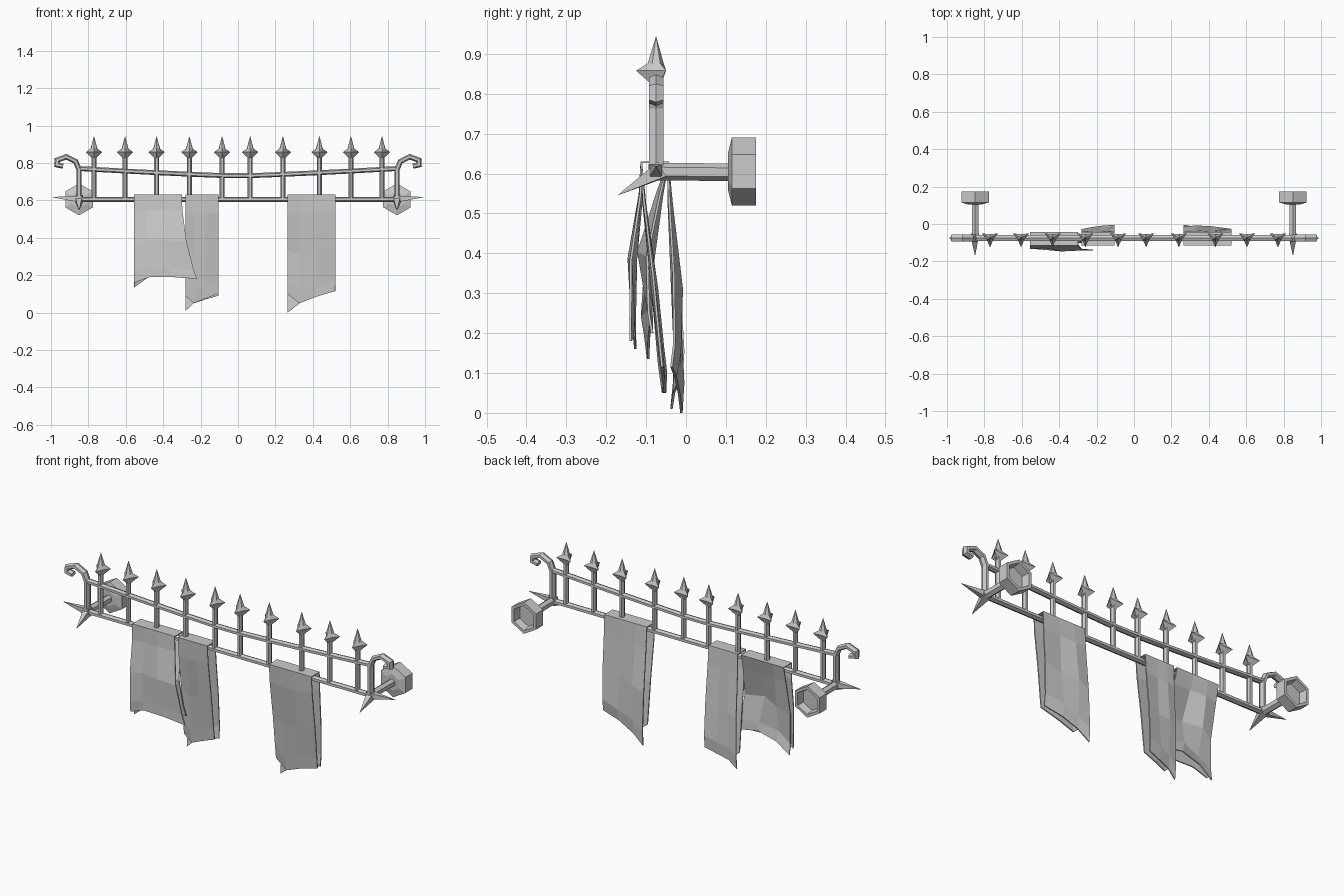
import bpy, bmesh, math
from mathutils import Vector

cube = bpy.data.objects.get("Cube")
if cube:
    bpy.data.objects.remove(cube, do_unlink=True)

grey = bpy.data.materials.new("plain_grey")
grey.use_nodes = True
grey.diffuse_color = (0.6, 0.6, 0.6, 1)
grey.node_tree.nodes["Principled BSDF"].inputs["Base Color"].default_value = (0.6, 0.6, 0.6, 1)

Y = -0.075       # plane of the ironwork
RAIL_Z = 0.605   # height of the lower rail
END_X = 0.85     # end posts


def make(name, bm):
    bmesh.ops.recalc_face_normals(bm, faces=bm.faces)
    mesh = bpy.data.meshes.new(name)
    bm.to_mesh(mesh)
    bm.free()
    mesh.materials.append(grey)
    ob = bpy.data.objects.new(name, mesh)
    bpy.context.collection.objects.link(ob)
    return ob


def skin(name, rings):
    """Bridge equal-sized rings of points and cap both ends."""
    bm = bmesh.new()
    loops = [[bm.verts.new(p) for p in ring] for ring in rings]
    n = len(loops[0])
    for a, b in zip(loops, loops[1:]):
        for i in range(n):
            j = (i + 1) % n
            bm.faces.new((a[i], a[j], b[j], b[i]))
    bm.faces.new(loops[0])
    bm.faces.new(loops[-1])
    bmesh.ops.remove_doubles(bm, verts=bm.verts, dist=0.0002)
    return make(name, bm)


def sweep(name, path, across, depth, side, sides=6, turn=0.0):
    """Sweep an oval polygon along a path, mitring the corners."""
    pts = [Vector(p) for p in path]
    side = Vector(side)
    rings = []
    for i, p in enumerate(pts):
        before = (p - pts[max(i - 1, 0)]).normalized()
        after = (pts[min(i + 1, len(pts) - 1)] - p).normalized()
        tangent = (before + after).normalized()
        normal = side.cross(tangent).normalized()
        stretch = 1 / max(tangent.dot(after if after.length else before), 0.6)
        rings.append([p + normal * across * stretch * math.cos(a) + side * depth * math.sin(a)
                      for a in (turn + math.tau * k / sides for k in range(sides))])
    return skin(name, rings)


def thorn(name, base, tip, radius):
    """Four-sided spike."""
    base, tip = Vector(base), Vector(tip)
    axis = (tip - base).normalized()
    u = axis.orthogonal().normalized()
    v = axis.cross(u)
    rings = [[c + (u * math.cos(a) + v * math.sin(a)) * r
              for a in (math.tau * k / 4 for k in range(4))]
             for c, r in ((base, radius), (tip, 0.0))]
    return skin(name, rings)


# Rails
sweep("lower_rail", [(-END_X, Y, RAIL_Z), (END_X, Y, RAIL_Z)], 0.014, 0.018, (0, 1, 0))


def upper_z(x):
    return 0.73 + 0.04 * (abs(x) / END_X) ** 1.2


sweep("upper_rail", [(x, Y, upper_z(x)) for x in
                     (-END_X, -0.6, -0.43, -0.25, -0.07, 0.07, 0.25, 0.43, 0.6, END_X)],
      0.013, 0.018, (0, 1, 0))

# Pickets with three-pointed finials
for i, x in enumerate((0.065, 0.24, 0.435, 0.604, 0.77)):
    for s, label in ((1, "left"), (-1, "right")):
        px = s * x - (0.02 if s < 0 and i < 2 else 0)
        sweep(f"picket_{label}_{i}", [(px, Y, RAIL_Z), (px, Y, 0.85)], 0.013, 0.016, (0, 1, 0))
        rings = []
        for z, point, valley in ((0.825, 0.013, 0.013), (0.858, 0.05, 0.02),
                                 (0.876, 0.021, 0.019), (0.945, 0.0, 0.0)):
            ring = []
            for k in range(6):
                a = -math.pi / 2 + math.tau * k / 6
                r = valley if k % 2 else point
                ring.append((px + r * math.cos(a), Y + r * math.sin(a), z))
            rings.append(ring)
        skin(f"finial_{label}_{i}", rings)

# End posts with scrolls, corner spikes and wall brackets
scroll = [(0.85, 0.595), (0.85, 0.765), (0.868, 0.808), (0.918, 0.833),
          (0.967, 0.815), (0.968, 0.79), (0.935, 0.783)]
for s, label in ((1, "left"), (-1, "right")):
    cx = s * END_X
    sweep(f"scroll_post_{label}", [(s * x, Y, z) for x, z in scroll], 0.014, 0.021, (0, 1, 0))
    thorn(f"side_spike_{label}", (s * 0.835, Y, RAIL_Z), (s, Y, 0.618), 0.026)
    thorn(f"front_spike_{label}", (cx, Y + 0.015, RAIL_Z + 0.005), (cx, -0.172, 0.545), 0.03)
    sweep(f"bracket_arm_{label}", [(cx, Y, RAIL_Z), (cx, 0.125, 0.603)], 0.022, 0.02, (1, 0, 0))
    profile = ((0.105, 0.045), (0.115, 0.085), (0.175, 0.085), (0.175, 0.068), (0.135, 0.06))
    skin(f"wall_cup_{label}", [[(cx + r * math.sin(math.tau * k / 6), y,
                                 RAIL_Z + r * math.cos(math.tau * k / 6)) for k in range(6)]
                               for y, r in profile])


# Torn cloths hung over the lower rail
COLUMNS = (0, 0.25, 0.6, 1)
DROPS = (0, 0.18, 0.55, 0.88, 1)


def panel(x0, x1, top_y, depths, hem, twist, flare, crease):
    """Rows of points from the rail down to a ragged hem."""
    rows = []
    for r, t in enumerate(DROPS):
        row = []
        for c, u in enumerate(COLUMNS):
            y = (top_y, *depths)[r] + twist * (u - 0.5) * t
            y += crease * (0, 1, -1, 0)[c] * (0, 0.3, 1, -0.5, 0)[r]
            x = x0 + (x1 - x0) * u + flare * u * t ** 2
            row.append((x, y, 0.628 + (hem[c] - 0.628) * t))
        rows.append(row)
    return rows


def cloth(name, x0, x1, front, back):
    rows = panel(x0, x1, -0.112, *front)[::-1] + panel(x0, x1, -0.045, *back)
    bm = bmesh.new()
    grid = [[bm.verts.new(p) for p in row] for row in rows]
    for a, b in zip(grid, grid[1:]):
        for i in range(len(COLUMNS) - 1):
            bm.faces.new((a[i], a[i + 1], b[i + 1], b[i]))
    ob = make(name, bm)
    mod = ob.modifiers.new("thickness", "SOLIDIFY")
    mod.thickness = 0.006
    mod.offset = 0


cloth("wide_cloth", -0.555, -0.3,
      ((-0.113, -0.135, -0.134, -0.133), (0.16, 0.19, 0.19, 0.18), -0.012, 0.08, 0.008),
      ((-0.065, -0.1, -0.098, -0.09), (0.135, 0.19, 0.22, 0.2), 0.01, 0.05, 0.02))
hang_front = (-0.105, -0.08, -0.062, -0.055)
hang_back = (-0.04, -0.024, -0.018, -0.024)
cloth("narrow_cloth", -0.28, -0.105,
      (hang_front, (0.09, 0.05, 0.075, 0.1), 0.01, 0, 0.006),
      (hang_back, (0.01, 0.05, 0.07, 0.09), 0.025, 0, 0.006))
cloth("left_cloth", 0.265, 0.52,
      (hang_front, (0.1, 0.05, 0.085, 0.115), -0.01, 0, 0.006),
      (hang_back, (0.0, 0.05, 0.09, 0.115), -0.025, 0, 0.01))
